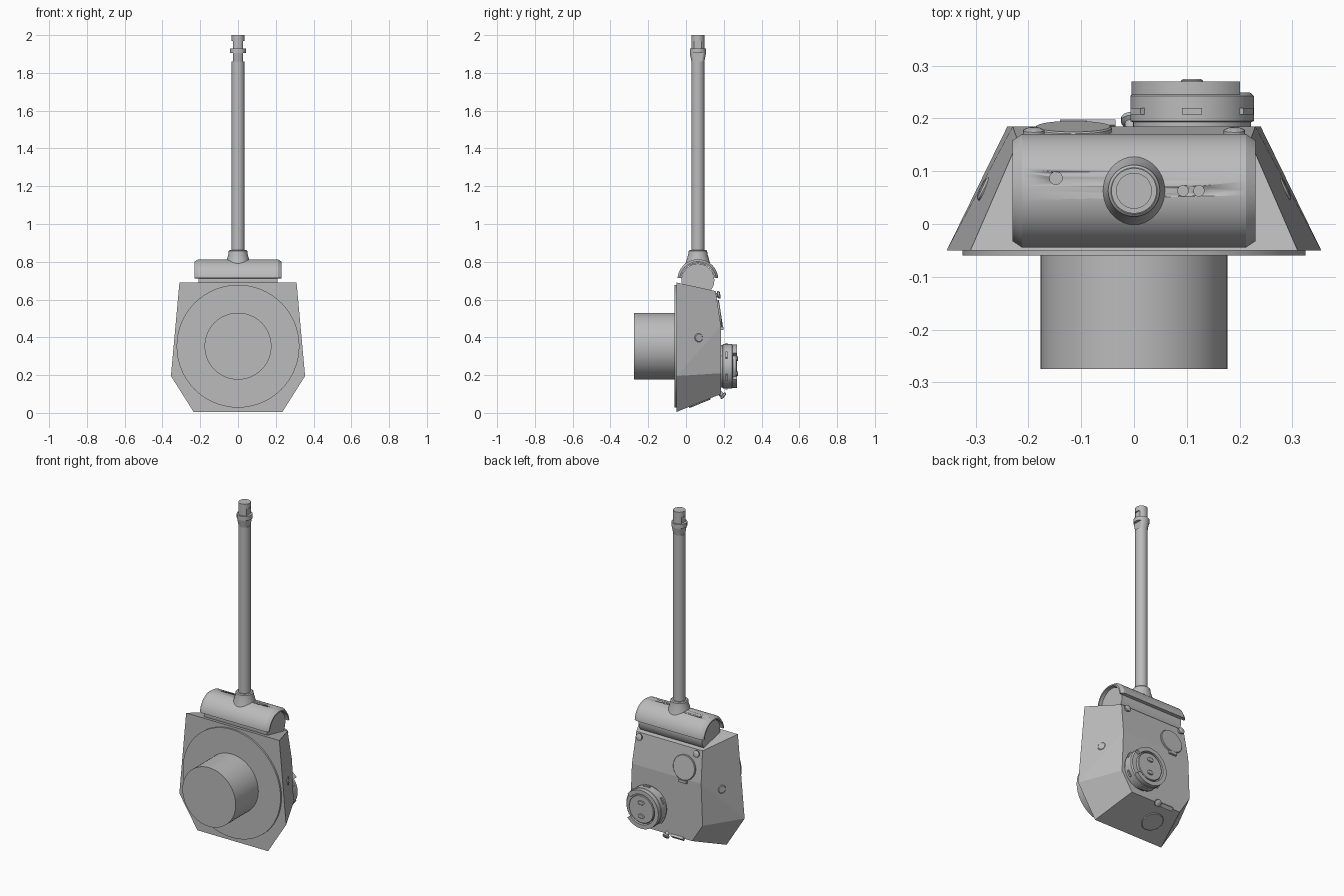
import bpy, bmesh, math
from mathutils import Vector, Matrix

if "Cube" in bpy.data.objects:
    bpy.data.objects.remove(bpy.data.objects["Cube"], do_unlink=True)

GREY = (0.5, 0.5, 0.5, 1)
grey = bpy.data.materials.new("plain_grey")
grey.use_nodes = True
grey.diffuse_color = GREY
grey.node_tree.nodes["Principled BSDF"].inputs["Base Color"].default_value = GREY

ROOF_Y = 0.185
GUN_Y = 0.063
UP = (0, 0, 1)
BACK = (0, 1, 0)


def finish(name, bm, smooth=True):
    """Turn a bmesh into a shaded object."""
    bmesh.ops.recalc_face_normals(bm, faces=bm.faces)
    mesh = bpy.data.meshes.new(name)
    bm.to_mesh(mesh)
    bm.free()
    mesh.materials.append(grey)
    obj = bpy.data.objects.new(name, mesh)
    bpy.context.collection.objects.link(obj)
    bpy.ops.object.select_all(action='DESELECT')
    obj.select_set(True)
    bpy.context.view_layer.objects.active = obj
    if smooth:
        bpy.ops.object.shade_smooth_by_angle(angle=math.radians(32))
    return obj


def frame(origin, normal):
    rot = Vector(normal).to_track_quat('Z', 'Y').to_matrix().to_4x4()
    return Matrix.Translation(origin) @ rot


def lathe(name, profile, origin, normal, segs=40, clamp_x=None):
    """Revolve (radius, height) points about a normal; optional flat sides."""
    bm = bmesh.new()
    rings = []
    for r, h in profile:
        ring = []
        for i in range(segs):
            a = math.tau * i / segs
            ring.append(bm.verts.new((r * math.cos(a), r * math.sin(a), h)))
        rings.append(ring)
    for low, high in zip(rings, rings[1:]):
        for i in range(segs):
            j = (i + 1) % segs
            bm.faces.new((low[i], low[j], high[j], high[i]))
    bm.faces.new(rings[0])
    bm.faces.new(rings[-1])
    bm.transform(frame(origin, normal))
    if clamp_x:
        for v in bm.verts:
            v.co.x = max(-clamp_x, min(clamp_x, v.co.x))
        bmesh.ops.remove_doubles(bm, verts=bm.verts, dist=1e-5)
    return finish(name, bm)


def disc(name, r, thick, origin, normal, bevel=0.003, segs=32):
    return lathe(name, [(r, -0.01), (r, thick - bevel), (r - bevel, thick)],
                 origin, normal, segs)


def box(name, size, origin, normal=BACK):
    bm = bmesh.new()
    bmesh.ops.create_cube(bm, size=1)
    bmesh.ops.scale(bm, vec=size, verts=bm.verts)
    bm.transform(frame(origin, normal))
    return finish(name, bm, smooth=False)


def arc_shell(name, sections, start, end, steps, matrix, closed=False):
    """Sweep (radius, offset) cross-section round an arc, capping both ends."""
    bm = bmesh.new()
    rows = []
    for i in range(steps + 1):
        a = math.radians(start + (end - start) * i / steps)
        rows.append([bm.verts.new((r * math.cos(a), r * math.sin(a), h))
                     for r, h in sections])
    n = len(sections)
    for p, q in zip(rows, rows[1:]):
        for k in range(n):
            m = (k + 1) % n
            bm.faces.new((p[k], p[m], q[m], q[k]))
    bm.faces.new(rows[0])
    bm.faces.new(rows[-1])
    bm.transform(matrix)
    return finish(name, bm)


# Faceted armoured body: hull of the base outline and the narrower roof
half = [(0.31, -0.05, 0.69), (0.355, -0.05, 0.195), (0.235, -0.05, 0.005),
        (0.22, 0.157, 0.645), (0.23, ROOF_Y, 0.46),
        (0.24, ROOF_Y, 0.21), (0.17, ROOF_Y, 0.1)]
bm = bmesh.new()
for x, y, z in half:
    bm.verts.new((x, y, z))
    bm.verts.new((-x, y, z))
bmesh.ops.convex_hull(bm, input=bm.verts)
bmesh.ops.dissolve_limit(bm, angle_limit=math.radians(3), verts=bm.verts, edges=bm.edges)
finish("turret_body", bm, smooth=False)

# Round base ring and basket
lathe("base_ring", [(0.325, 0), (0.325, 0.012)], (0, -0.06, 0.353), BACK, 64)
lathe("turret_basket", [(0.177, 0), (0.177, 0.22)], (0, -0.275, 0.353), BACK, 64)

# Gun cradle and curved mantlet shell
lathe("gun_cradle", [(0.087, -0.21), (0.087, 0.21)], (0, GUN_Y, 0.703), (1, 0, 0), 48)
across = Matrix.Translation((0, GUN_Y, 0.705)) @ Matrix(
    ((0, 0, 1, 0), (1, 0, 0, 0), (0, 1, 0, 0), (0, 0, 0, 1)))
mantlet = arc_shell("mantlet", [(0.088, -0.23), (0.096, -0.23), (0.108, -0.212),
                                (0.108, 0.212), (0.096, 0.23), (0.088, 0.23)],
                    5, 175, 36, across)

# Sight and machine gun openings in the mantlet
for x, y, r in [(-0.148, 0.087, 0.012), (0.093, GUN_Y, 0.01), (0.123, GUN_Y, 0.01)]:
    cutter = lathe("opening_cutter", [(r, 0), (r, 0.1)], (x, y, 0.797), UP, 20)
    cutter.hide_render = True
    mod = mantlet.modifiers.new("opening", 'BOOLEAN')
    mod.operation = 'DIFFERENCE'
    mod.object = cutter
    bpy.context.view_layer.objects.active = mantlet
    bpy.ops.object.modifier_apply(modifier=mod.name)
    bpy.data.objects.remove(cutter, do_unlink=True)

# Barrel with its collar
lathe("barrel_collar", [(0.068, 0.78), (0.062, 0.80), (0.05, 0.845), (0.049, 0.857),
                        (0.044, 0.862)], (0, GUN_Y, 0), UP)
lathe("barrel", [(0.034, 0.8), (0.034, 1.86)], (0, GUN_Y, 0), UP)

# Two-baffle muzzle brake with flattened side ports
brake = [(0.034, 0.043, 1.86, 1.905, 0.027), (0.043, 0.043, 1.905, 1.93, None),
         (0.034, 0.034, 1.93, 1.97, 0.027), (0.034, 0.034, 1.97, 2.0, None)]
for r1, r2, z1, z2, flat in brake:
    lathe("muzzle_brake", [(r1, z1), (r2, z2)], (0, GUN_Y, 0), UP, 40, flat)

# Commander cupola with vision blocks, split collar and lid
CX, CZ = 0.11, 0.247
lathe("cupola", [(0.112, 0), (0.112, 0.008), (0.117, 0.01), (0.117, 0.058),
                 (0.11, 0.064)], (CX, ROOF_Y, CZ), BACK, 48)
for i in range(6):
    a = math.tau * i / 6
    out = Vector((math.sin(a), 0, math.cos(a)))
    spot = Vector((CX, 0.214, CZ)) + out * 0.115
    block = box("vision_block", (0.038, 0.018, 0.012), (0, 0, 0))
    side = out.cross(Vector(BACK))
    block.matrix_world = Matrix.Translation(spot) @ Matrix((side, BACK, out)).transposed().to_4x4()
ring_frame = Matrix.Translation((CX, 0.249, CZ)) @ Matrix.Rotation(math.radians(-90), 4, 'X')
arc_shell("cupola_collar", [(0.09, -0.004), (0.115, -0.004), (0.115, 0.021), (0.09, 0.021)],
          38, 322, 40, ring_frame)
disc("cupola_lid", 0.083, 0.022, (CX, 0.246, CZ), BACK)
for s in (-1, 1):
    handle = disc("lid_handle", 0.013, 0.007, (CX, 0.268, CZ + s * 0.04), BACK, 0.003, 16)
    handle.data.transform(Matrix.Translation((CX, 0, 0)) @ Matrix.Diagonal((1.6, 1, 1, 1))
                          @ Matrix.Translation((-CX, 0, 0)))

# Loader hatch on the sloped front roof, with its hinge
slope = Vector((0, 0.185, 0.028)).normalized()
disc("loader_hatch", 0.073, 0.01, (-0.115, 0.175, 0.525), slope)
box("hatch_hinge", (0.05, 0.016, 0.016), (-0.115, 0.19, 0.447))

# Round access hatch on the rear plate, with hinge
rear = Vector((0, 0.095, -0.235)).normalized()
disc("rear_hatch", 0.062, 0.006, (-0.07, 0.072, 0.054), rear)
box("rear_hinge", (0.08, 0.022, 0.014), (-0.075, ROOF_Y, 0.097), (0, 0.7, -0.7))

# Pistol ports, one on each side plate
for s in (-1, 1):
    normal = Vector((s * 0.235, 0.115, 0.018)).normalized()
    disc("pistol_port", 0.024, 0.009, (s * 0.281, 0.065, 0.397), normal, 0.004, 24)

# Lifting lugs: two at the front of the roof, one at the rear
for x, y, z in [(-0.19, 0.16, 0.622), (0.19, 0.16, 0.622), (-0.005, 0.186, 0.1)]:
    lathe("lifting_lug", [(0.012, -0.02), (0.012, 0.006), (0.02, 0.01), (0.02, 0.018),
                          (0.012, 0.022)], (x, y, z), (0, 1, 0.2 if z > 0.3 else -0.8), 16)
